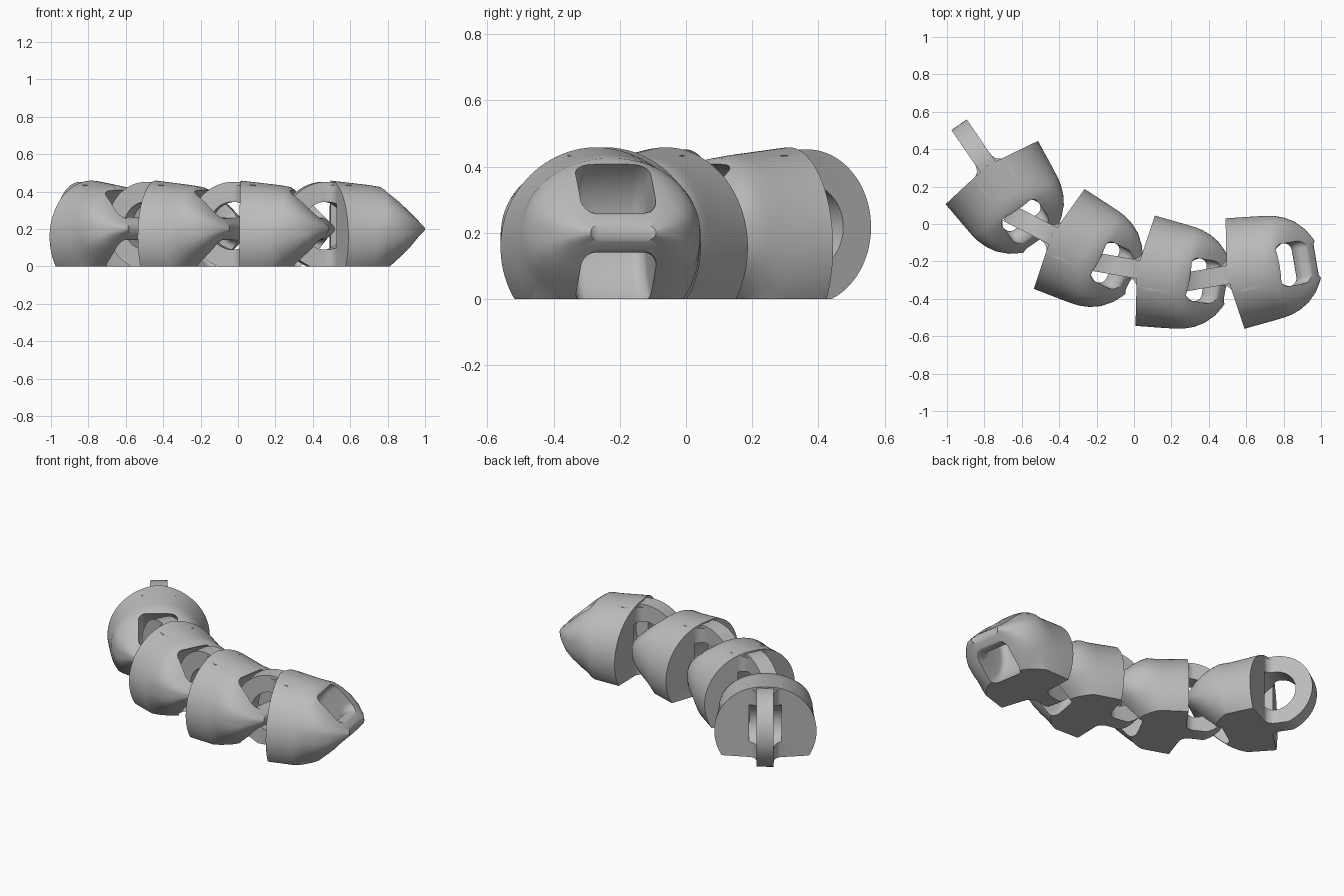
import bpy, bmesh
from math import sin, cos, pi, radians, copysign
from mathutils import Matrix, Vector

old = bpy.data.objects.get("Cube")
if old:
    bpy.data.objects.remove(old)

grey = bpy.data.materials.new("plain grey")
grey.use_nodes = True
grey.diffuse_color = (0.5, 0.5, 0.5, 1)
grey.node_tree.nodes["Principled BSDF"].inputs["Base Color"].default_value = (0.5, 0.5, 0.5, 1)


def make(name, bm):
    bmesh.ops.recalc_face_normals(bm, faces=bm.faces)
    mesh = bpy.data.meshes.new(name)
    bm.to_mesh(mesh)
    bm.free()
    obj = bpy.data.objects.new(name, mesh)
    bpy.context.collection.objects.link(obj)
    return obj


def loft(name, rings, capped=True):
    """Skin a list of closed rings; uncapped lofts wrap round on themselves."""
    bm = bmesh.new()
    loops = [[bm.verts.new(p) for p in ring] for ring in rings]
    pairs = list(zip(loops, loops[1:]))
    if capped:
        bm.faces.new(loops[0])
        bm.faces.new(loops[-1])
    else:
        pairs.append((loops[-1], loops[0]))
    for a, b in pairs:
        for i in range(len(a)):
            j = (i + 1) % len(a)
            bm.faces.new((a[i], a[j], b[j], b[i]))
    return make(name, bm)


def disc(name, radius, thickness, x, z):
    ring = [(x + radius * cos(a), z + radius * sin(a)) for a in
            (2 * pi * i / 96 for i in range(96))]
    return loft(name, [[(p, y, q) for p, q in ring] for y in (-thickness / 2, thickness / 2)])


def cut(bm, point, normal):
    """Slice away everything on the normal side and close the opening."""
    res = bmesh.ops.bisect_plane(bm, geom=bm.verts[:] + bm.edges[:] + bm.faces[:],
                                 plane_co=point, plane_no=normal, clear_outer=True)
    edges = [e for e in res["geom_cut"] if isinstance(e, bmesh.types.BMEdge)]
    bmesh.ops.holes_fill(bm, edges=edges)


# Barrel body: round at the rear, tapering to a blunt horizontal wedge
# station: x, half width, top, bottom, squareness
stations = [(-.12, .312, .467, -.157, 2), (.16, .283, .435, -.12, 2),
            (.22, .276, .425, -.05, 2.1), (.26, .268, .395, -.01, 2.3),
            (.31, .25, .35, .04, 2.6), (.36, .22, .30, .09, 2.9),
            (.41, .17, .25, .15, 3), (.44, .12, .222, .178, 3),
            (.458, .08, .206, .194, 3)]


def section(x, w, top, bottom, n):
    ring = []
    for i in range(96):
        a = 2 * pi * (i + .5) / 96
        c, s = cos(a), sin(a)
        ring.append((x, w * copysign(abs(c) ** (2 / n), c),
                     (top + bottom) / 2 + (top - bottom) / 2 * copysign(abs(s) ** (2 / n), s)))
    return ring


body = loft("body", [section(*s) for s in stations])
bm = bmesh.new()
bm.from_mesh(body.data)
for side in (1, -1):
    cut(bm, (-.045, 0, 0), (-1, side * .15, 0))
bm.to_mesh(body.data)
bm.free()

# Rear link plate and the fillet that blends it into the body
plate = disc("link_plate", .235, .1, -.075, .217)
arc = [(-.09 + .06 * (1 - cos(a)), .05 + .05 * (1 - sin(a)))
       for a in (pi / 2 * i / 8 for i in range(8, -1, -1))]
arc = [(-.09 + .06 * sin(a), .05 + .05 * (1 - cos(a))) for a in (pi / 2 * i / 8 for i in range(9))]
half = arc + [(.05, .1)]
outline = half + [(x, -y) for x, y in reversed(half)]
fillet = loft("fillet", [[(x, y, z) for x, y in outline] for z in (-.05, .434)])

# Hole in the link plate
hole = disc("link_hole", .128, .19, -.08, .217)

# Ring channel that leaves a round crossbar at the nose
inner, outer, wide, rnd = .06, .25, .115, .04
profile = []
for k, (r, y) in enumerate([(outer - rnd, wide - rnd), (inner + rnd, wide - rnd),
                            (inner + rnd, rnd - wide), (outer - rnd, rnd - wide)]):
    for i in range(7):
        a = pi / 2 * (k + i / 6)
        profile.append((r + rnd * cos(a), y + rnd * sin(a)))
channel = loft("nose_channel", [[(.38 + r * cos(a), y, .2 + r * sin(a)) for r, y in profile]
                                for a in (2 * pi * i / 80 for i in range(80))], capped=False)

# Combine the parts into one segment
for tool, op in ((plate, "UNION"), (fillet, "UNION"), (hole, "DIFFERENCE"), (channel, "DIFFERENCE")):
    mod = body.modifiers.new(tool.name, "BOOLEAN")
    mod.object, mod.operation, mod.solver = tool, op, "EXACT"
bpy.context.view_layer.update()
segment = bpy.data.meshes.new_from_object(body.evaluated_get(bpy.context.evaluated_depsgraph_get()))
for obj in (body, plate, fillet, hole, channel):
    bpy.data.objects.remove(obj)

# Flat underside
bm = bmesh.new()
bm.from_mesh(segment)
cut(bm, (0, 0, 0), (0, 0, -1))
bmesh.ops.remove_doubles(bm, verts=bm.verts, dist=.0002)
bm.to_mesh(segment)
bm.free()
segment.materials.clear()
segment.materials.append(grey)

# Chain of four linked segments
places = [("tail_segment", -.76, .275, -55.6), ("second_segment", -.40, -.08, -27),
          ("third_segment", .06, -.25, -10), ("nose_segment", .54, -.265, 9.7)]
for name, x, y, yaw in places:
    obj = bpy.data.objects.new(name, segment.copy())
    bpy.context.collection.objects.link(obj)
    obj.location = (x, y, 0)
    obj.rotation_euler.z = radians(yaw)
    bpy.ops.object.select_all(action="DESELECT")
    obj.select_set(True)
    bpy.context.view_layer.objects.active = obj
    bpy.ops.object.shade_smooth_by_angle(angle=radians(32))
